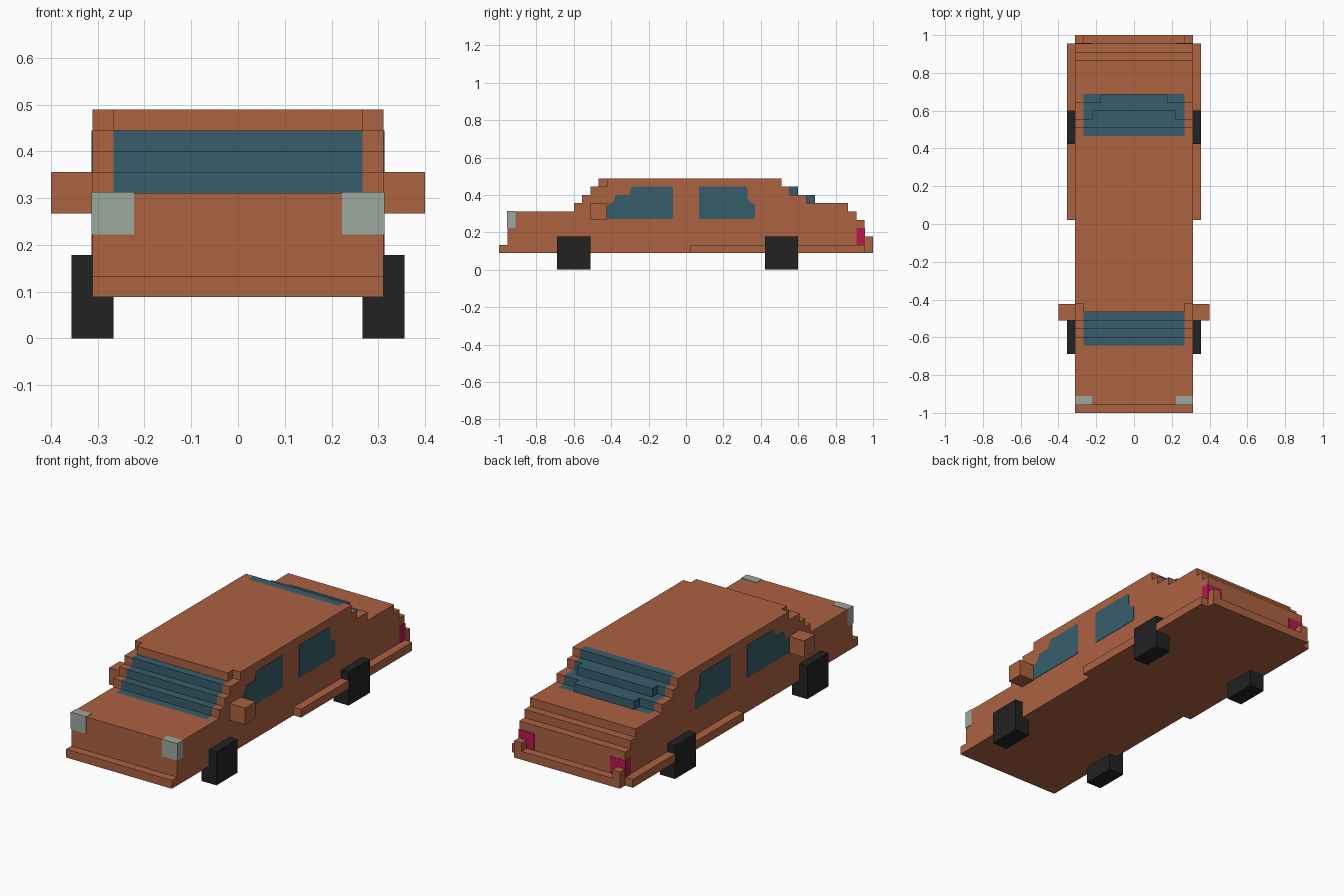
import bpy, bmesh
from mathutils import Vector

if "Cube" in bpy.data.objects:
    bpy.data.objects.remove(bpy.data.objects["Cube"], do_unlink=True)

U = 2 / 45            # one block; lengths below are in blocks, y counted from the nose
EPS = 0.05            # how far lamps stand proud of the body, in blocks


def material(name, rgb):
    m = bpy.data.materials.new(name)
    m.use_nodes = True
    m.diffuse_color = (*rgb, 1)
    bsdf = m.node_tree.nodes["Principled BSDF"]
    bsdf.inputs["Base Color"].default_value = (*rgb, 1)
    bsdf.inputs["Roughness"].default_value = 0.8
    return m


PAINT = material("orange_paint", (0.413, 0.122, 0.053))
GLASS = material("blue_glass", (0.037, 0.112, 0.150))
LAMP = material("pale_lamp", (0.328, 0.392, 0.342))
TAIL = material("red_lamp", (0.485, 0.009, 0.080))
RUBBER = material("black_rubber", (0.016, 0.016, 0.016))


def pos(x, y, z):
    return Vector((x * U, (y - 22.5) * U, z * U))


def finish(name, bm, *mats):
    me = bpy.data.meshes.new(name)
    bm.to_mesh(me)
    bm.free()
    for m in mats:
        me.materials.append(m)
    ob = bpy.data.objects.new(name, me)
    bpy.context.collection.objects.link(ob)
    return ob


def box(name, xs, ys, zs, mat):
    bm = bmesh.new()
    bmesh.ops.create_cube(bm, size=1)
    lo, hi = pos(xs[0], ys[0], zs[0]), pos(xs[1], ys[1], zs[1])
    for v in bm.verts:
        v.co = Vector([(lo[k] + hi[k]) / 2 + v.co[k] * (hi[k] - lo[k]) for k in range(3)])
    return finish(name, bm, mat)


def box_pair(name, xs, ys, zs, mat):
    box("left_" + name, xs, ys, zs, mat)
    box("right_" + name, (-xs[1], -xs[0]), ys, zs, mat)


# Stepped body: a height for every column of the plan
def height(x, y):
    x = abs(x)
    if x > 7 or y < 0 or y > 45:
        return 2
    steps = [(0, 3), (1, 7), (9, 8), (10, 9), (11, 10),
             (12 if x < 6 else 13, 11), (34, 10), (36 if x < 5 else 35, 9),
             (38 if x < 4 else 37, 8), (42, 7), (43, 6),
             (44, 4 if x > 6 else 3)]
    return [h for start, h in steps if y > start][-1]


def is_glass(c):
    x, y, z = abs(c[0]), c[1], c[2]
    windscreen = 8 <= y <= 12 and 7 <= z <= 10
    rear_screen = 33 <= y <= 38 and z >= 8
    return x < 6 and (windscreen or rear_screen)


def build_body():
    bm = bmesh.new()
    xb = [-7, -6, -5, -4, 4, 5, 6, 7]
    yb = [0, 1, 8, 9, 10, 11, 12, 13, 33, 34, 35, 36, 37, 38, 42, 43, 44, 45]

    def quad(pts, normal):
        f = bm.faces.new([bm.verts.new(pos(*p)) for p in pts])
        f.normal_update()
        if f.normal.dot(Vector(normal)) < 0:
            f.normal_flip()
        centre = [sum(p[k] for p in pts) / 4 for k in range(3)]
        f.material_index = 1 if normal[2] >= 0 and is_glass(centre) else 0

    for x0, x1 in zip(xb, xb[1:]):
        for y0, y1 in zip(yb, yb[1:]):
            cx, cy = (x0 + x1) / 2, (y0 + y1) / 2
            h = height(cx, cy)
            for z, n in ((h, 1), (2, -1)):
                quad([(x0, y0, z), (x1, y0, z), (x1, y1, z), (x0, y1, z)], (0, 0, n))
            # risers down to any lower neighbour
            for s, xe, ye in ((-1, x0, y0), (1, x1, y1)):
                low = height(xe + s * 0.5, cy)
                if low < h:
                    quad([(xe, y0, low), (xe, y1, low), (xe, y1, h), (xe, y0, h)], (s, 0, 0))
                low = height(cx, ye + s * 0.5)
                if low < h:
                    quad([(x0, ye, low), (x1, ye, low), (x1, ye, h), (x0, ye, h)], (0, s, 0))
    bmesh.ops.remove_doubles(bm, verts=bm.verts, dist=1e-5)
    finish("body", bm, PAINT, GLASS)


build_body()


# Side windows: thin plates cut to a stepped outline (y, z in units)
def window(name, outline, side):
    bm = bmesh.new()
    x = side * (7 * U - 0.002)
    face = bm.faces.new([bm.verts.new((x, y, z)) for y, z in outline])
    out = bmesh.ops.extrude_face_region(bm, geom=[face])
    bmesh.ops.translate(bm, vec=(side * 0.004, 0, 0),
                        verts=[g for g in out["geom"] if isinstance(g, bmesh.types.BMVert)])
    bmesh.ops.recalc_face_normals(bm, faces=bm.faces)
    finish(name, bm, GLASS)


FRONT_WINDOW = [(-0.43, 0.27), (-0.08, 0.27), (-0.07, 0.28), (-0.07, 0.444),
                (-0.285, 0.444), (-0.30, 0.425), (-0.30, 0.40), (-0.375, 0.40),
                (-0.39, 0.36), (-0.42, 0.35)]
REAR_WINDOW = [(0.07, 0.27), (0.36, 0.27), (0.37, 0.28), (0.37, 0.35),
               (0.345, 0.36), (0.33, 0.38), (0.33, 0.43), (0.32, 0.444), (0.07, 0.444)]
for word, side in (("left", 1), ("right", -1)):
    window(word + "_front_window", FRONT_WINDOW, side)
    window(word + "_rear_window", REAR_WINDOW, side)

# Lamps wrapping the body corners
box_pair("headlight", (5, 7 + EPS), (1 - EPS, 2), (5, 7 + EPS), LAMP)
box_pair("tail_lamp", (5, 7 + EPS), (43, 44 + EPS), (3, 5), TAIL)

# Door mirrors, sills on both sides of the rear wheels, and wheels
box_pair("mirror", (7, 9), (11, 13), (6, 8), PAINT)
box_pair("sill", (7, 8), (23, 32), (2, 3), PAINT)
box_pair("rear_sill", (7, 8), (36, 44), (2, 3), PAINT)
box_pair("front_wheel", (6, 8), (7, 11), (0, 4), RUBBER)
box_pair("rear_wheel", (6, 8), (32, 36), (0, 4), RUBBER)
